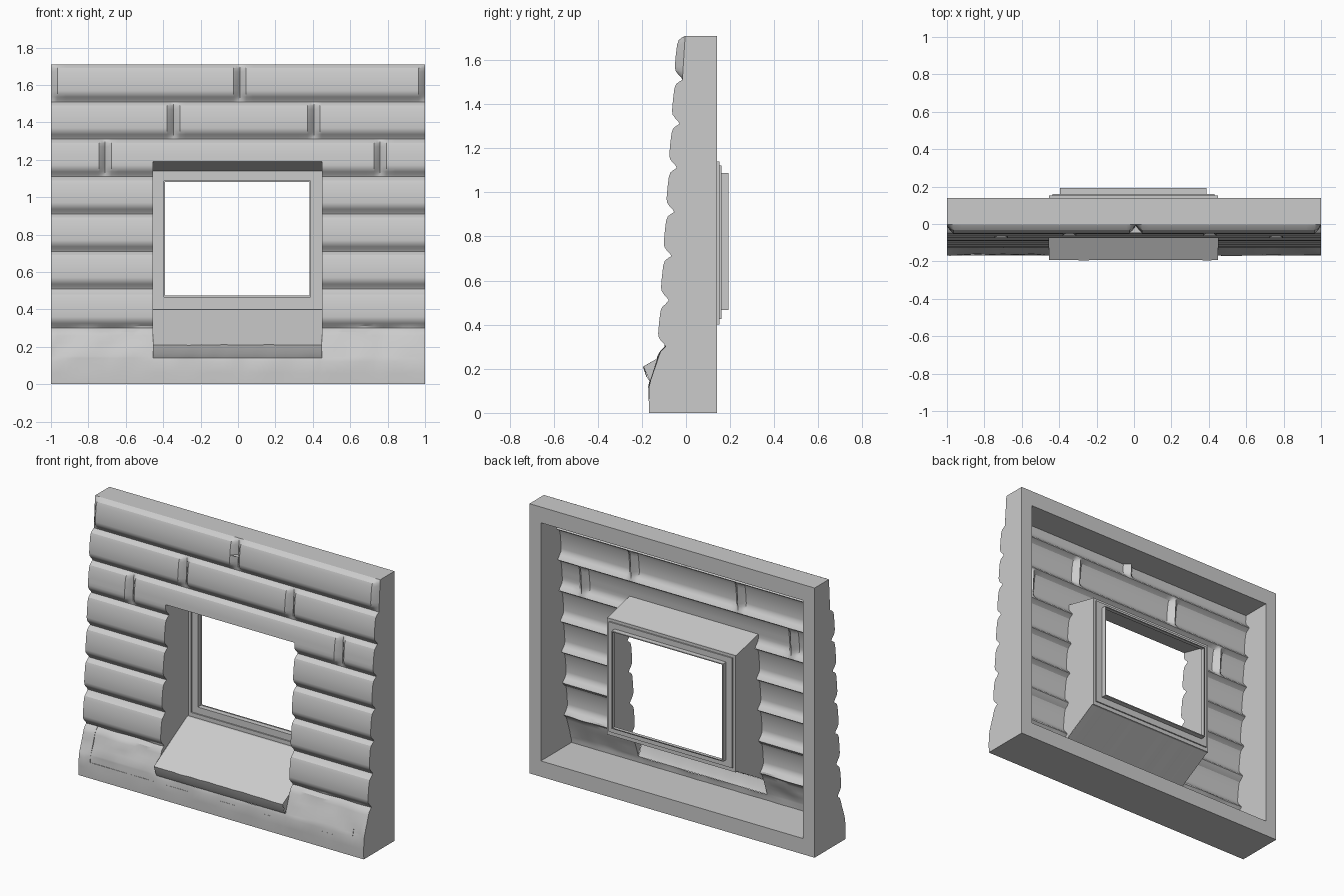
import bpy, math
from mathutils import noise, Vector

if "Cube" in bpy.data.objects:
    bpy.data.objects.remove(bpy.data.objects["Cube"])

W, H, BACK = 1.0, 1.71, 0.14
L, R, Z0, Z1 = -0.455, 0.448, 0.14, 1.19          # window opening in the wall
COURSES = [0.30, 0.51, 0.71, 0.91, 1.11, 1.31, 1.51, 1.71]
JOINTS = {4: [-0.71, 0.76], 5: [-0.345, 0.405], 6: [0.01, -1.0, 1.0]}
BASE = [(0, -.168), (.06, -.169), (.12, -.167), (.15, -.160), (.19, -.146),
        (.22, -.135), (.26, -.122), (.28, -.114), (.30, -.092)]
STONE = [(0, 0), (.012, .007), (.026, .022), (.042, .034), (.06, .038),
         (.11, .037), (.16, .034), (.18, .028), (.192, .014)]


def lerp_table(t, table):
    for (a, va), (b, vb) in zip(table, table[1:]):
        if t <= b:
            return va + (vb - va) * (t - a) / (b - a)
    return table[-1][1]


def wall_y(z, x=0.9):
    """Front surface of the battered wall: rough base, then bevelled courses."""
    if z <= 0.30:
        y = lerp_table(z, BASE)
        free = min(1 - abs(x), abs(x - L), abs(x - R))
        if z > 0.07 and free > 0.01 and x != 0.9:
            y += 0.010 * noise.noise(Vector((x * 7, z * 14, 3)))
        return y
    groove = -0.092 + (z - 0.30) * 0.0625
    i = max(k for k in range(7) if z >= COURSES[k])
    out = lerp_table(z - COURSES[i], STONE + [(COURSES[i + 1] - COURSES[i], 0)])
    if x != 0.9:
        for j in JOINTS.get(i, []):
            out *= min(1, max(0, abs(x - j) / 0.034)) ** 0.8
    return groove - out


def make(name, verts, faces, smooth=True):
    me = bpy.data.meshes.new(name)
    me.from_pydata(verts, [], faces)
    ob = bpy.data.objects.new(name, me)
    bpy.context.collection.objects.link(ob)
    if smooth:
        bpy.ops.object.select_all(action='DESELECT')
        ob.select_set(True)
        bpy.context.view_layer.objects.active = ob
        bpy.ops.object.shade_smooth_by_angle(angle=math.radians(28))
    return ob


def profile(za, zb, x=0.9):
    zs = [za] + [z for z in ROWS if za < z < zb] + [zb]
    return [(wall_y(z, x), z) for z in zs]


def side_plate(name, x, outline, flip):
    pts = [(x, y, z) for y, z in outline]
    make(name, pts[::-1] if flip else pts, [list(range(len(pts)))], False)


def loft(name, loops, closed=True, flip=False):
    n = len(loops[0])
    faces = []
    for k in range(len(loops) - 1):
        for i in range(n if closed else n - 1):
            j = (i + 1) % n
            f = [k * n + i, k * n + j, (k + 1) * n + j, (k + 1) * n + i]
            faces.append(f[::-1] if flip else f)
    return make(name, [p for lp in loops for p in lp], faces)


def rect(xa, xb, za, zb, y):
    return [(xa, y, za), (xb, y, za), (xb, y, zb), (xa, y, zb)]


# Rows and columns of the front surface
rows = {z for z, _ in BASE} | {Z0, Z1, H}
for c in COURSES[:-1]:
    rows |= {round(c + d, 4) for d, _ in STONE}
ROWS = sorted(rows)
cols = {L, R, -1.0, 1.0, -0.983, 0.983, -0.966, 0.966}
for js in JOINTS.values():
    for j in js:
        cols |= {round(j + d, 4) for d in (-.034, -.017, 0, .017, .034) if abs(j + d) < 1}
for k in range(-24, 25):
    if min(abs(k / 25 - c) for c in cols) > 0.012:
        cols.add(k / 25)
COLS = sorted(cols)

# Stone front with the window opening left out
nc = len(COLS)
verts = [(x, wall_y(z, x), z) for z in ROWS for x in COLS]
faces = []
for r in range(len(ROWS) - 1):
    for c in range(nc - 1):
        if Z0 <= ROWS[r] < Z1 and L <= COLS[c] < R:
            continue
        a = r * nc + c
        faces.append((a, a + 1, a + nc + 1, a + nc))
make("stone_front", verts, faces)

# Outer and inner sides of the hollow border
BX, BZ = 0.92, 0.10
for s, tag in ((-1, "left"), (1, "right")):
    outer = [(wall_y(z, 1.0), z) for z in ROWS]
    side_plate("outer_side_" + tag, s * W, outer + [(BACK, H), (BACK, 0)], s > 0)
    inner = profile(BZ, H - BZ)
    side_plate("inner_side_" + tag, s * BX, inner + [(BACK, H - BZ), (BACK, BZ)], s < 0)


def slab(name, x, ya, z, up):
    p = [(-x, ya, z), (x, ya, z), (x, BACK, z), (-x, BACK, z)]
    make(name, p if up else p[::-1], [(0, 1, 2, 3)], False)


slab("top_face", W, wall_y(H), H, True)
slab("bottom_face", W, wall_y(0), 0, False)
slab("inner_top", BX, wall_y(H - BZ), H - BZ, False)
slab("inner_bottom", BX, wall_y(BZ), BZ, True)
loft("back_border", [rect(-W, W, 0, H, BACK), rect(-BX, BX, BZ, H - BZ, BACK)], flip=True)

# Window reveal: side walls following the stone profile, and sloped lintel
ZB, ZT = 0.40, 1.14
for x, tag in ((L, "left"), (R, "right")):
    side_plate("reveal_" + tag, x, profile(0.25, Z1) + [(BACK, ZT), (BACK, ZB)], x < 0)
    side_plate("sill_end_" + tag, x,
               [(wall_y(Z0), Z0), (-0.193, 0.21)] + profile(0.15, 0.25)[::-1], x > 0)
yl = wall_y(Z1)
make("lintel", [(L, yl, Z1), (R, yl, Z1), (R, BACK, ZT), (L, BACK, ZT)], [(3, 2, 1, 0)], False)

# Sloped sill with a worn front lip
N = 28
strips = [[], [], [], []]
for i in range(N + 1):
    x = L + (R - L) * i / N
    w = noise.noise(Vector((x * 9, 1, 5))) * (0 < i < N)
    strips[0].append((x, -0.163, Z0))
    strips[1].append((x, -0.178 + 0.008 * w, 0.165))
    strips[2].append((x, -0.193 + 0.006 * w, 0.21 + 0.008 * w))
    strips[3].append((x, BACK, ZB))
loft("sill", strips, closed=False)

# Stepped window frame with a tube projecting at the back
a, b, lo, hi = -0.395, 0.387, 0.467, 1.087
loft("window_frame", [
    rect(L, R, ZB, ZT, BACK),
    rect(L, R, ZB, ZT, 0.153),
    rect(L + .018, R - .018, ZB + .025, ZT - .018, 0.153),
    rect(L + .018, R - .018, ZB + .025, ZT - .018, 0.161),
    rect(a, b, lo, hi, 0.161),
    rect(a, b, lo, hi, 0.193),
    rect(a + .006, b - .006, lo + .006, hi - .006, 0.193)], flip=True)
